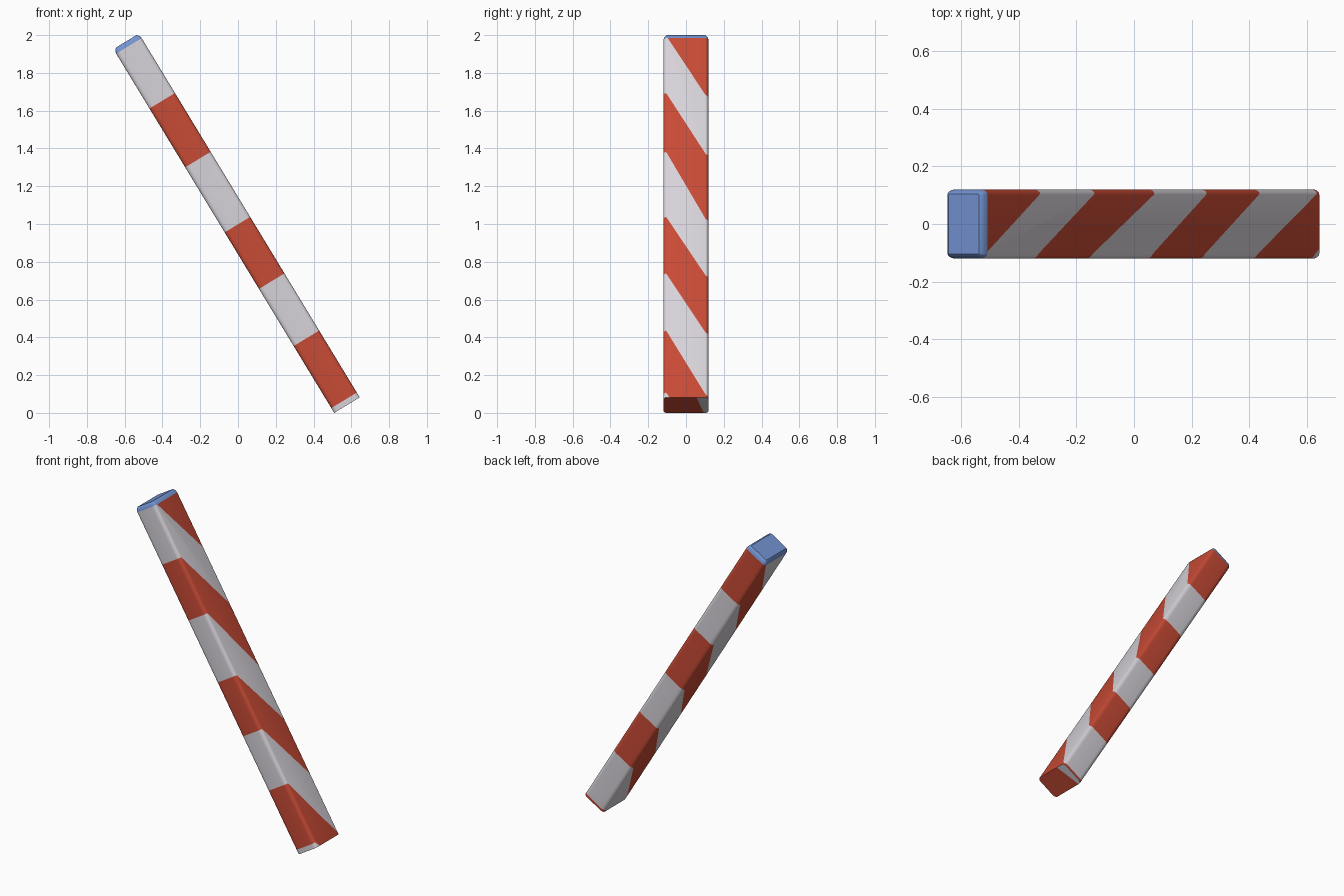
import bpy, bmesh, math
from mathutils import Vector

if "Cube" in bpy.data.objects:
    bpy.data.objects.remove(bpy.data.objects["Cube"])

AXIS = Vector((-0.519, 0, 0.855)).normalized()   # leaning direction of the pole
SIDE = Vector((AXIS.z, 0, -AXIS.x))              # across the pole, facing right and up
BASE = Vector((0.577, 0, 0.041))                 # centre of the bottom end
LENGTH, HU, HY, RU, RY = 2.225, 0.079, 0.12, 0.026, 0.018


def material(name, rgb):
    m = bpy.data.materials.new(name)
    m.diffuse_color = (*rgb, 1)
    m.use_nodes = True
    m.node_tree.nodes["Principled BSDF"].inputs["Base Color"].default_value = m.diffuse_color
    return m


WHITE = material("off white", (0.68, 0.65, 0.70))
RED = material("brick red", (0.58, 0.07, 0.036))
BLUE = material("soft blue", (0.17, 0.29, 0.63))


def point(u, y, s):
    return BASE + SIDE * u + AXIS * s + Vector((0, y, 0))


def corner(cu, cy, start, inset=0, n=5):
    return [(cu * (HU - RU) + (RU - inset) * math.cos(math.radians(start + 90 * i / n)),
             cy * (HY - RY) + (RY - inset) * math.sin(math.radians(start + 90 * i / n)))
            for i in range(n + 1)]


def profile(inset=0):
    return (corner(1, -1, -90, inset) + corner(1, 1, 0, inset)
            + corner(-1, 1, 90, inset) + corner(-1, -1, 180, inset))


def finish(bm, name, mats):
    bmesh.ops.recalc_face_normals(bm, faces=bm.faces)
    me = bpy.data.meshes.new(name)
    bm.to_mesh(me)
    bm.free()
    ob = bpy.data.objects.new(name, me)
    bpy.context.collection.objects.link(ob)
    for m in mats:
        me.materials.append(m)
    bpy.ops.object.select_all(action='DESELECT')
    ob.select_set(True)
    bpy.context.view_layer.objects.active = ob
    bpy.ops.object.shade_smooth_by_angle(angle=math.radians(35))


# Striped pole: rows follow the spiral bands, then both ends are cut square
bands = [-1.04, -0.67, -0.31, 0.03, 0.414, 0.768, 1.118, 1.521, 1.885,
         2.24, 2.6, 2.96, 3.32]
ring = profile()
ring.append(ring[0])
half = len(ring) // 2
bm = bmesh.new()
rows = []
for k in range(2, len(bands)):
    row = []
    for j, (u, y) in enumerate(ring):
        w = min(1, max(0, (y + 0.105) / 0.21))
        # right side drops one band, left side drops the next one
        if j < half:
            s = bands[k] + (bands[k - 1] - 0.015 - bands[k]) * w
        elif j < len(ring) - 1:
            s = bands[k - 2] + (bands[k - 1] - 0.015 - bands[k - 2]) * w
        else:
            s = bands[k - 2]
        row.append(bm.verts.new(point(u, y, s)))
    rows.append(row)
for k in range(len(rows) - 1):
    for j in range(len(ring) - 1):
        f = bm.faces.new((rows[k][j], rows[k][j + 1], rows[k + 1][j + 1], rows[k + 1][j]))
        f.material_index = k % 2 == 1
for s, way in ((0, -1), (LENGTH, 1)):
    bmesh.ops.bisect_plane(bm, geom=bm.verts[:] + bm.edges[:] + bm.faces[:], dist=1e-6,
                           plane_co=point(0, 0, s), plane_no=AXIS * way, clear_outer=True)
bmesh.ops.remove_doubles(bm, verts=bm.verts, dist=1e-4)

# Bottom end: red with a slanted white edge at the back
end = bm.faces.new([bm.verts.new(point(u, y, 0)) for u, y in ring[:-1]])
a, b = point(HU, 0.055, 0), point(-HU, 0.095, 0)
normal = AXIS.cross(b - a).normalized()
if normal.y < 0:
    normal = -normal
cut = bmesh.ops.bisect_plane(bm, geom=[end] + list(end.edges) + list(end.verts),
                             plane_co=a, plane_no=normal)
for f in [g for g in cut["geom"] if isinstance(g, bmesh.types.BMFace)]:
    f.material_index = int((f.calc_center_median() - a).dot(normal) < 0)
bmesh.ops.remove_doubles(bm, verts=bm.verts, dist=1e-4)
finish(bm, "striped_pole", [WHITE, RED])

# Rounded blue end cap
bm = bmesh.new()
loops = [[bm.verts.new(point(u, y, LENGTH + h)) for u, y in profile(i)]
         for h, i in ((0, 0), (0.012, 0.003), (0.022, 0.009), (0.028, 0.016))]
for lo, hi in zip(loops, loops[1:]):
    for j in range(len(lo)):
        n = (j + 1) % len(lo)
        bm.faces.new((lo[j], lo[n], hi[n], hi[j]))
bm.faces.new(loops[-1])
finish(bm, "end_cap", [BLUE])
